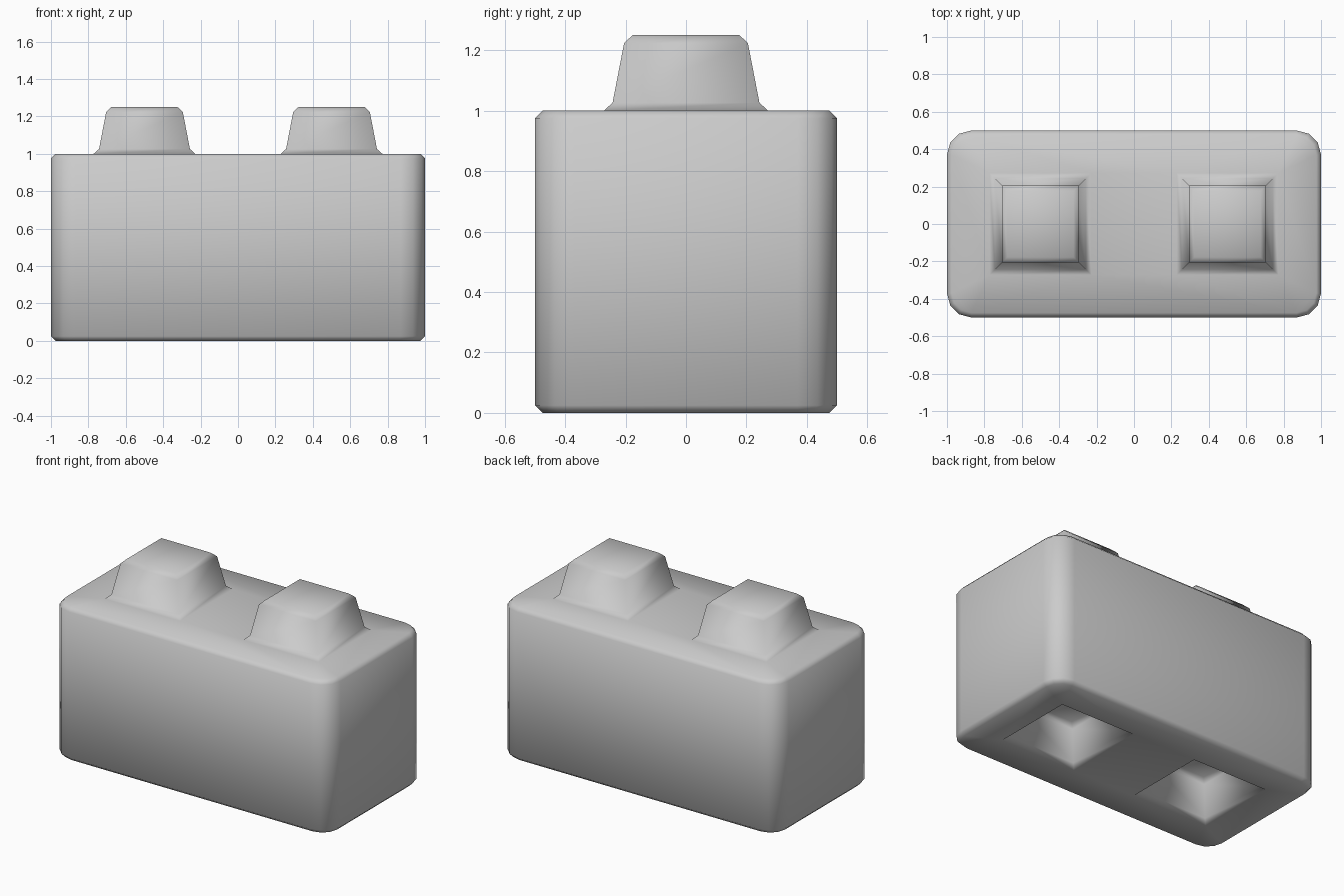
import bpy, bmesh
from math import cos, sin, pi

if "Cube" in bpy.data.objects:
    bpy.data.objects.remove(bpy.data.objects["Cube"])

bm = bmesh.new()


def rounded_rect(z, inset, r=0.13, seg=3):
    """Ring of vertices for the body outline at height z."""
    pts = []
    for i, (sx, sy) in enumerate([(1, 1), (-1, 1), (-1, -1), (1, -1)]):
        for k in range(seg + 1):
            a = (i + k / seg) * pi / 2
            pts.append((sx * (1 - r) + (r - inset) * cos(a),
                        sy * (0.5 - r) + (r - inset) * sin(a), z))
    return [bm.verts.new(p) for p in pts]


def square(cx, z, h):
    return [bm.verts.new((cx + sx * h, sy * h, z))
            for sx, sy in [(1, 1), (-1, 1), (-1, -1), (1, -1)]]


def skin(rings):
    """Join consecutive rings with quads."""
    for a, b in zip(rings, rings[1:]):
        n = len(a)
        for i in range(n):
            j = (i + 1) % n
            bm.faces.new((a[i], a[j], b[j], b[i]))


def loop_edges(ring):
    return [bm.edges.get((ring[i], ring[(i + 1) % len(ring)]))
            for i in range(len(ring))]


# Body walls with small chamfers at top and bottom
body = [rounded_rect(z, d) for z, d in
        [(0, 0.025), (0.025, 0), (0.975, 0), (1, 0.025)]]
skin(body)

# Studs on top (base z = 1) and matching sockets underneath (base z = 0)
PROFILE = [(0, 0.272), (0.026, 0.243), (0.223, 0.205), (0.25, 0.177)]
for base, outline in [(0, body[0]), (1, body[-1])]:
    edges = loop_edges(outline)
    for cx in (-0.5, 0.5):
        rings = [square(cx, base + z, h) for z, h in PROFILE]
        skin(rings)
        bm.faces.new(rings[-1])
        edges += loop_edges(rings[0])
    # Flat face around the two stud or socket openings
    bmesh.ops.triangle_fill(bm, edges=edges, use_beauty=True)

bmesh.ops.recalc_face_normals(bm, faces=bm.faces[:])
for f in bm.faces:
    f.smooth = True

mesh = bpy.data.meshes.new("stud_block")
bm.to_mesh(mesh)
bm.free()
block = bpy.data.objects.new("stud_block", mesh)
bpy.context.collection.objects.link(block)
